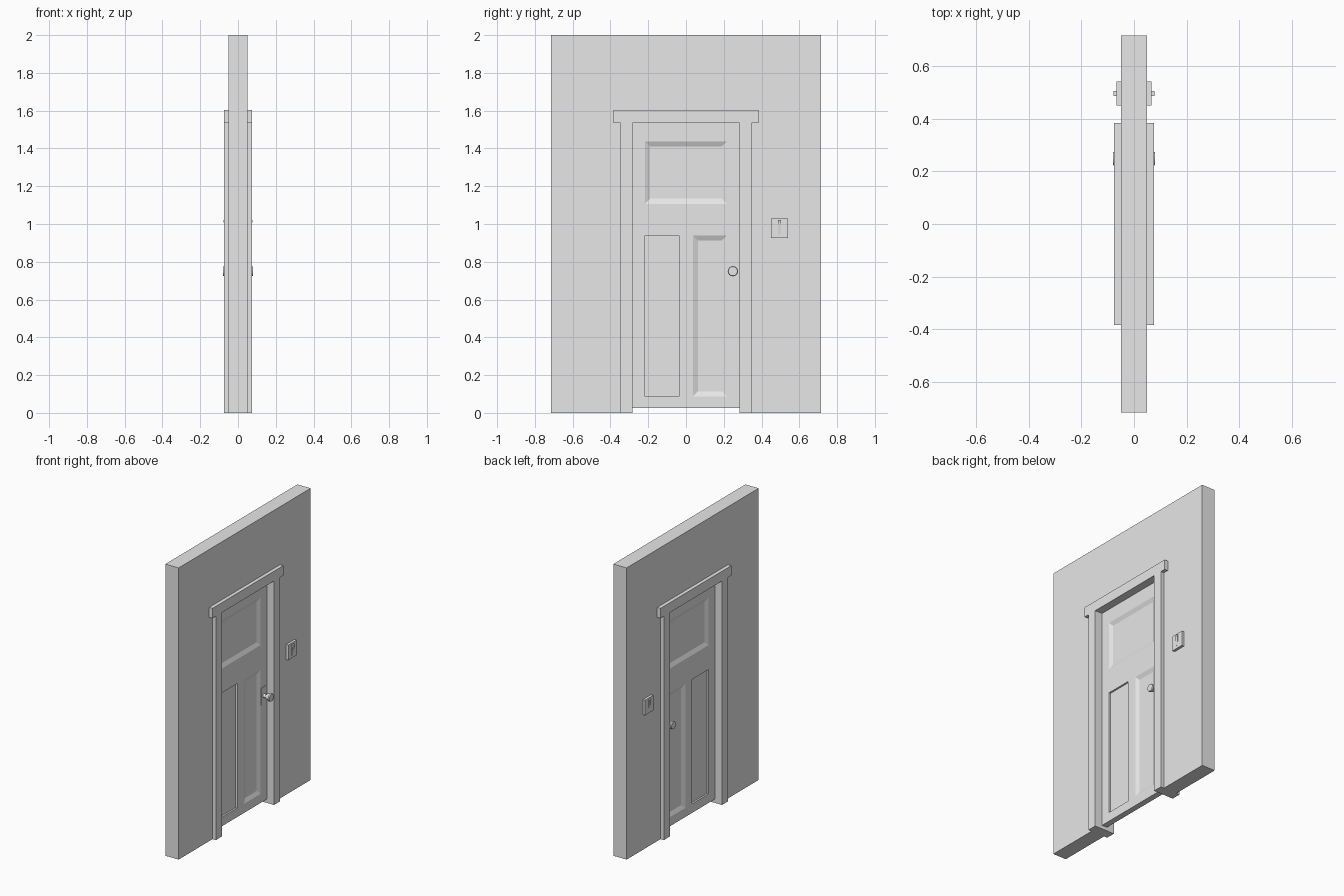
import bpy, bmesh, math
from mathutils import Vector

if "Cube" in bpy.data.objects:
    bpy.data.objects.remove(bpy.data.objects["Cube"], do_unlink=True)

grey = bpy.data.materials.new("plain_grey")
grey.use_nodes = True
grey.diffuse_color = (0.8, 0.8, 0.8, 1)
grey.node_tree.nodes["Principled BSDF"].inputs["Base Color"].default_value = (0.8, 0.8, 0.8, 1)

WALL = 0.05       # half thickness of the wall
TRIM = 0.075      # outer face of the door casing
DOOR = 0.02       # half thickness of the door
OPEN_Y, OPEN_Z = 0.283, 1.535


def finish(name, bm, mirror=False, smooth=False):
    """Turn a bmesh into an object, optionally repeated on the other side of the wall."""
    bmesh.ops.recalc_face_normals(bm, faces=bm.faces)
    mesh = bpy.data.meshes.new(name)
    bm.to_mesh(mesh)
    bm.free()
    mesh.materials.append(grey)
    obj = bpy.data.objects.new(name, mesh)
    bpy.context.collection.objects.link(obj)
    if mirror:
        mod = obj.modifiers.new("other_side", 'MIRROR')
        mod.use_axis = (True, False, False)
    if smooth:
        bpy.ops.object.select_all(action='DESELECT')
        obj.select_set(True)
        bpy.context.view_layer.objects.active = obj
        bpy.ops.object.shade_smooth_by_angle(angle=math.radians(35))
    return obj


def slab(outline, x0, x1):
    """Extrude a (y, z) outline from x0 to x1."""
    bm = bmesh.new()
    face = bm.faces.new([bm.verts.new((x0, y, z)) for y, z in outline])
    new = bmesh.ops.extrude_face_region(bm, geom=[face], use_keep_orig=True)["geom"]
    moved = [v for v in new if isinstance(v, bmesh.types.BMVert)]
    bmesh.ops.translate(bm, vec=(x1 - x0, 0, 0), verts=moved)
    return bm


def rect(y0, y1, z0, z1):
    return [(y0, z0), (y1, z0), (y1, z1), (y0, z1)]


def symmetric(half):
    """Complete an outline from its +y half."""
    return half + [(-y, z) for y, z in reversed(half)]


# Wall with the doorway left open at the floor
finish("wall", slab(symmetric([(OPEN_Y, OPEN_Z), (OPEN_Y, 0), (0.715, 0), (0.715, 2)]), -WALL, WALL))

# Casing: two legs and a wider head piece
casing = [(OPEN_Y, OPEN_Z), (OPEN_Y, 0), (0.347, 0), (0.347, OPEN_Z), (0.384, OPEN_Z), (0.384, 1.603)]
finish("door_casing", slab(symmetric(casing), WALL, TRIM), mirror=True)

# Door leaf: a grid of rails and stiles with three recessed panels
ys = [-OPEN_Y, -0.217, -0.036, 0.036, 0.217, OPEN_Y]
zs = [0.025, 0.087, 0.94, 1.107, 1.438, OPEN_Z]
bm = bmesh.new()
grid = [[bm.verts.new((DOOR, y, z)) for y in ys] for z in zs]
cell = {}
for r in range(len(zs) - 1):
    for c in range(len(ys) - 1):
        cell[r, c] = bm.faces.new((grid[r][c], grid[r][c + 1], grid[r + 1][c + 1], grid[r + 1][c]))
rim = [e for e in bm.edges if e.is_boundary]
for panel in ([(1, 1)], [(1, 3)], [(3, 1), (3, 2), (3, 3)]):
    faces = [cell[key] for key in panel]
    bmesh.ops.inset_region(bm, faces=faces, thickness=0.027, use_even_offset=True)
    bmesh.ops.translate(bm, vec=(-0.012, 0, 0), verts=list({v for f in faces for v in f.verts}))
side = bmesh.ops.extrude_edge_only(bm, edges=rim)["geom"]
for v in side:
    if isinstance(v, bmesh.types.BMVert):
        v.co.x = 0
finish("door", bm, mirror=True)

# Door knob turned around its axis, with a thin backplate
KNOB_Y, KNOB_Z = 0.248, 0.75
bm = bmesh.new()
profile = [(DOOR, 0.013), (0.043, 0.013), (0.05, 0.02), (0.074, 0.027), (0.08, 0.024), (0.08, 0)]
points = [bm.verts.new((x, KNOB_Y, KNOB_Z + r)) for x, r in profile]
edges = [bm.edges.new(pair) for pair in zip(points, points[1:])]
bmesh.ops.spin(bm, geom=points + edges, cent=Vector((0, KNOB_Y, KNOB_Z)), axis=(1, 0, 0),
               angle=math.tau, steps=24, use_duplicate=False)
bmesh.ops.remove_doubles(bm, verts=bm.verts, dist=0.0001)
finish("door_knob", bm, mirror=True, smooth=True)
finish("knob_backplate",
       slab(rect(KNOB_Y - 0.026, KNOB_Y + 0.026, KNOB_Z - 0.06, KNOB_Z + 0.06), DOOR, DOOR + 0.003),
       mirror=True)

# Light switch: wall plate and a toggle sloping up to its tip
finish("switch_plate", slab(rect(0.45, 0.54, 0.927, 1.03), WALL, 0.067), mirror=True)
bm = slab(rect(0.486, 0.504, 0.945, 1.02), 0.066, 0.077)
for v in bm.verts:
    if v.co.x > 0.07 and v.co.z < 1:
        v.co.x = 0.0675
finish("switch_toggle", bm, mirror=True)
